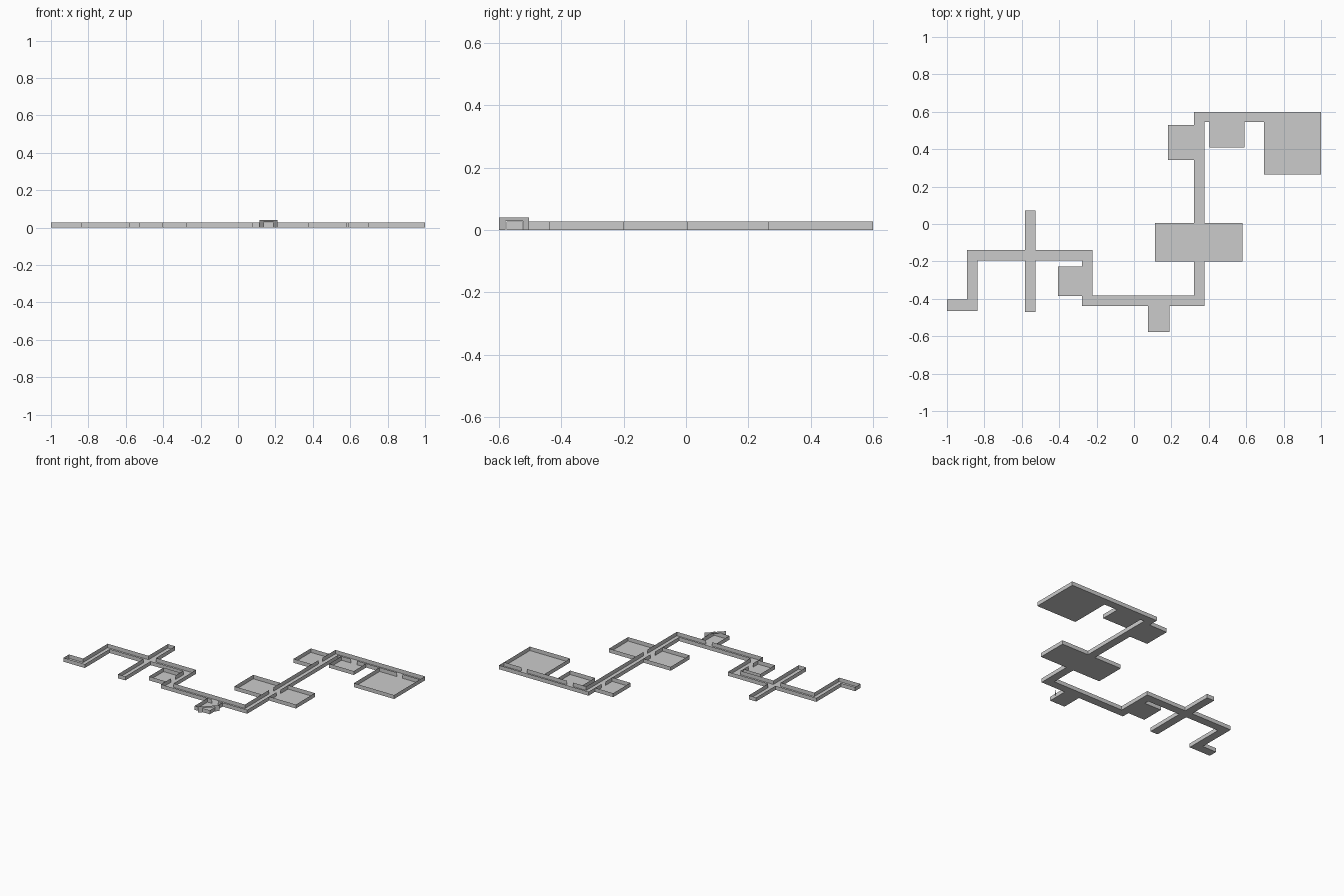
import bpy, bmesh
from mathutils import Vector

if "Cube" in bpy.data.objects:
    bpy.data.objects.remove(bpy.data.objects["Cube"])

H = 0.027       # wall height
DOOR = 0.045    # doorway width

def finish(name, bm):
    bmesh.ops.remove_doubles(bm, verts=bm.verts, dist=1e-5)
    mesh = bpy.data.meshes.new(name)
    bm.to_mesh(mesh)
    bm.free()
    obj = bpy.data.objects.new(name, mesh)
    bpy.context.collection.objects.link(obj)
    return obj

def panel(bm, a, b, z0=0, z1=H):
    """Thin upright panel between two plan points."""
    pts = [(a.x, a.y, z0), (b.x, b.y, z0), (b.x, b.y, z1), (a.x, a.y, z1)]
    bm.faces.new([bm.verts.new(p) for p in pts])

def tray(name, outline, doors=(), skip=()):
    """Floor with upright walls round its outline, broken at each doorway."""
    bm = bmesh.new()
    bm.faces.new([bm.verts.new((x, y, 0)) for x, y in outline])
    pts = [Vector(p) for p in outline]
    for i, a in enumerate(pts):
        if i in skip:
            continue
        b = pts[(i + 1) % len(pts)]
        length = (b - a).length
        u = (b - a) / length
        hits = []
        for d in doors:
            r = Vector(d) - a
            t = r.dot(u)
            if 0 < t < length and (r - u * t).length < 0.002:
                hits.append(t)
        start = 0
        for t in sorted(hits):
            panel(bm, a + u * start, a + u * (t - DOOR / 2))
            start = t + DOOR / 2
        panel(bm, a + u * start, b)
    return finish(name, bm)

# Rooms: x0, x1, y0, y1 and the side shared with the corridor
# (0 front, 1 right, 2 back, 3 left)
rooms = {
    "west_room": (-0.406, -0.278, -0.385, -0.227, 1),
    "south_room": (0.075, 0.19, -0.577, -0.438, 2),
    "middle_left_room": (0.112, 0.32, -0.2, 0.006, 1),
    "middle_right_room": (0.376, 0.58, -0.2, 0.006, 3),
    "north_left_room": (0.182, 0.32, 0.343, 0.53, 1),
    "north_room": (0.405, 0.592, 0.41, 0.545, 2),
    "great_room": (0.694, 1.0, 0.265, 0.545, 2),
}
doors = []
for name, (x0, x1, y0, y1, side) in rooms.items():
    corners = [(x0, y0), (x1, y0), (x1, y1), (x0, y1)]
    tray(name, corners, skip=(side,))
    doors.append((Vector(corners[side]) + Vector(corners[(side + 1) % 4])) / 2)

# Winding corridor with a crossing near its west end
tray("corridor", [
    (-1, -0.465), (-0.838, -0.465), (-0.838, -0.195), (-0.583, -0.195),
    (-0.583, -0.47), (-0.527, -0.47), (-0.527, -0.195), (-0.278, -0.195),
    (-0.278, -0.438), (0.376, -0.438), (0.376, 0.545), (1, 0.545),
    (1, 0.6), (0.32, 0.6), (0.32, -0.382), (-0.222, -0.382),
    (-0.222, -0.138), (-0.527, -0.138), (-0.527, 0.072), (-0.583, 0.072),
    (-0.583, -0.138), (-0.893, -0.138), (-0.893, -0.405), (-1, -0.405)], doors)

# Flat diagonal door frame standing in the south room
bm = bmesh.new()
c, d = Vector((0.163, -0.552)), Vector((1, 1))
out, inn, top, head = 0.048, 0.028, 0.04, 0.029
panel(bm, c - d * out, c - d * inn, 0, head)
panel(bm, c + d * inn, c + d * out, 0, head)
for s, e in ((-out, -inn), (-inn, inn), (inn, out)):
    panel(bm, c + d * s, c + d * e, head, top)
finish("door_frame", bm)
